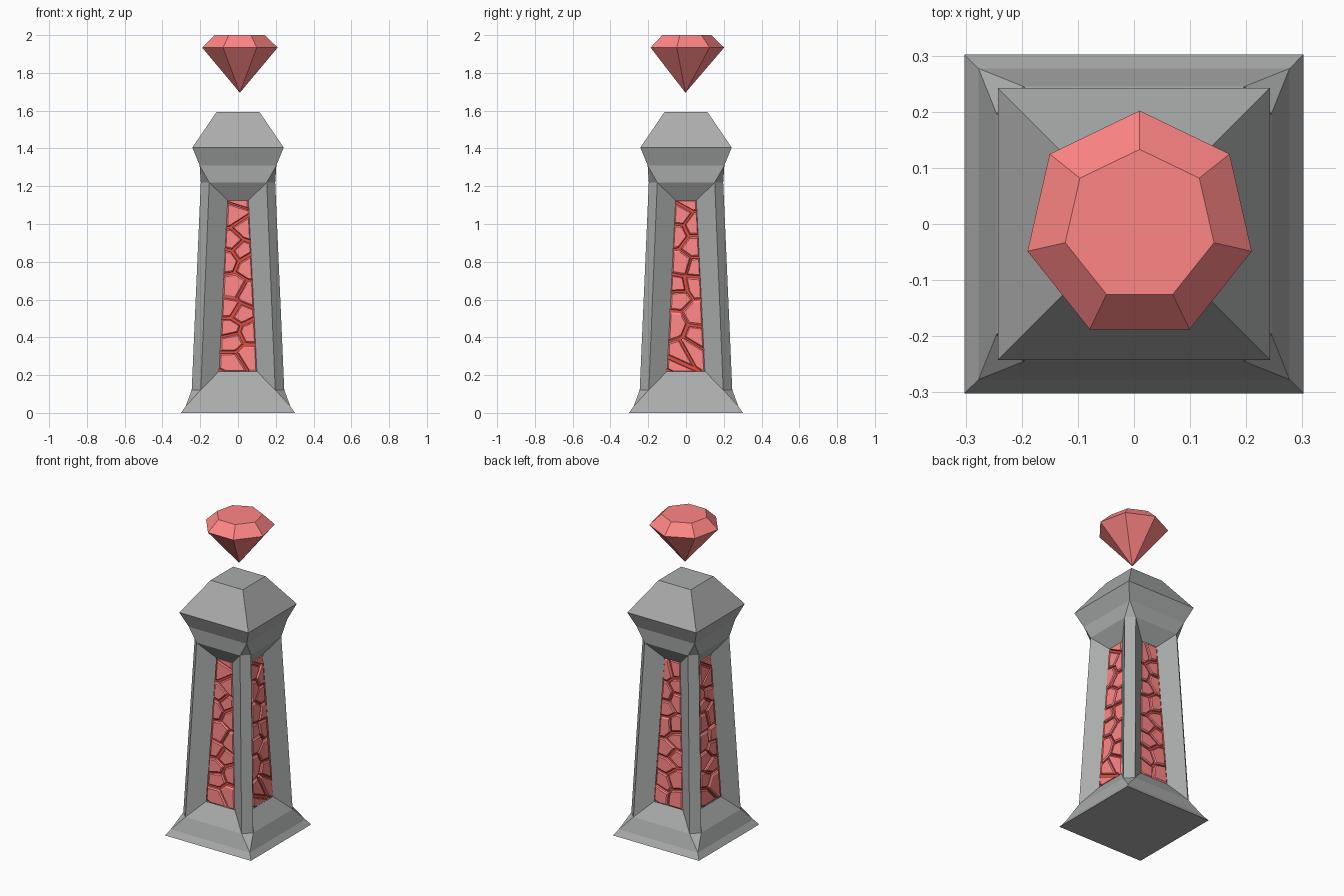
import bpy, random
from math import cos, sin, tau, pi
from mathutils import Vector

if "Cube" in bpy.data.objects:
    bpy.data.objects.remove(bpy.data.objects["Cube"])


def material(name, rgb):
    m = bpy.data.materials.new(name)
    m.diffuse_color = (*rgb, 1)
    m.use_nodes = True
    m.node_tree.nodes["Principled BSDF"].inputs["Base Color"].default_value = m.diffuse_color
    return m


def make(name, verts, faces, mat):
    me = bpy.data.meshes.new(name)
    me.from_pydata([tuple(v) for v in verts], [], faces)
    ob = bpy.data.objects.new(name, me)
    bpy.context.collection.objects.link(ob)
    me.materials.append(mat)
    return ob


def turn(p, q):
    # quarter turns about z
    x, y, z = p
    for _ in range(q):
        x, y = -y, x
    return Vector((x, y, z))


STONE = material("dark_stone", (0.405, 0.415, 0.41))
PINK = material("crystal_pink", (1.0, 0.24, 0.235))
RED = material("glow_red", (0.81, 0.068, 0.047))
Z0, Z1 = 0.22, 1.125           # window bottom and top
W0, W1 = 0.10, 0.055           # window half widths
D0, D1 = 0.175, 0.135          # window distance from the axis


def lerp(a, b, z):
    return a + (b - a) * (z - Z0) / (Z1 - Z0)


# Stone pillar: one side, with its chamfered corner, repeated four times
verts, faces = [], []


def add(points, q):
    n = len(verts)
    verts.extend(turn(p, q) for p in points)
    faces.append(tuple(range(n, n + len(points))))


def edge(w, d, z):
    return (-w, -d, z), (w, -d, z)


foot, ankle = edge(.302, .302, 0), edge(.277, .277, .035)
low, win_low = edge(.197, .245, .122), edge(W0, D0, Z0)
win_top, high = edge(W1, D1, Z1), edge(.152, .197, 1.22)
neck, brim, crown = edge(.203, .203, 1.31), edge(.242, .242, 1.405), edge(.113, .113, 1.594)
for q in range(4):
    for a, b in ((foot, ankle), (ankle, low), (low, win_low), (win_top, high),
                 (high, neck), (neck, brim), (brim, crown)):
        add((a[0], a[1], b[1], b[0]), q)
    add((low[0], win_low[0], win_top[0], high[0]), q)
    add((win_low[1], low[1], high[1], win_top[1]), q)
    # chamfer strip with its end triangles
    l2, h2 = turn(low[0], 1), turn(high[0], 1)
    add((low[1], l2, h2, high[1]), q)
    add((ankle[1], l2, low[1]), q)
    add((high[1], h2, neck[1]), q)
add([turn(foot[0], k) for k in (3, 2, 1, 0)], 0)
add([turn(crown[0], k) for k in range(4)], 0)
make("stone_pillar", verts, faces, STONE)

# Glowing core behind the stones
SINK = 0.015
v = [turn((-d, -d, z), k) for d, z in ((D0 - SINK, Z0), (D1 - SINK, Z1)) for k in range(4)]
make("glowing_core", v, [(k, (k + 1) % 4, (k + 1) % 4 + 4, k + 4) for k in range(4)]
     + [(3, 2, 1, 0), (4, 5, 6, 7)], RED)


def clip(poly, p, n):
    # keep the part of a convex polygon where (v - p).n < 0
    out = []
    for a, b in zip(poly, poly[1:] + poly[:1]):
        da, db = (a - p).dot(n), (b - p).dot(n)
        if da < 0:
            out.append(a)
        if da * db < 0:
            out.append(a + (b - a) * (da / (da - db)))
    return out


# Broken crystal stones in the four windows: cells with gaps and bevelled rims
ROWS = 8
for q, side in enumerate(("front", "right", "back", "left")):
    rng = random.Random(21 + q)
    seeds = []
    for i in range(ROWS):
        z = Z0 + (i + .5) * (Z1 - Z0) / ROWS
        w = lerp(W0, W1, z)
        for s in (-1, 1):
            seeds.append(Vector((s * w * rng.uniform(.1, .75),
                                 z + s * .03 + rng.uniform(-.04, .04))))
    verts, faces = [], []
    for i, c in enumerate(seeds):
        poly = [Vector(p) for p in ((-W0, Z0), (W0, Z0), (W1, Z1), (-W1, Z1))]
        # the bottom corner is left open to the core
        poly = clip(poly, Vector((-W0, Z0 + .015)), Vector((-.5, -1)))
        for o in seeds:
            if o is not c and poly:
                n = (o - c).normalized()
                poly = clip(poly, (o + c) / 2 - n * rng.uniform(.003, .010), n)
        if len(poly) < 3:
            continue
        mid = sum(poly, Vector((0, 0))) / len(poly)
        n, base = len(poly), len(verts)
        lift = rng.uniform(-.003, .006)
        for scale, out in ((1, -SINK), (1, lift - .006), (.86, lift)):
            for p in poly:
                x, z = mid + (p - mid) * scale
                verts.append(turn((x, -lerp(D0, D1, z) - out, z), q))
        for r in (0, n):
            for k in range(n):
                j = (k + 1) % n
                faces.append((base + r + k, base + r + j, base + r + n + j, base + r + n + k))
        faces.append(tuple(base + 2 * n + k for k in range(n)))
    make(side + "_crystal_stones", verts, faces, PINK)

# Floating seven-sided gem
N, CX, CY = 7, 0.01, -0.003
v = [(CX + r * cos(pi / 2 + tau * k / N), CY + r * sin(pi / 2 + tau * k / N), z)
     for r, z in ((.205, 1.934), (.136, 2.0)) for k in range(N)] + [(CX, CY, 1.695)]
f = [tuple(range(N, 2 * N))]
for k in range(N):
    j = (k + 1) % N
    f += [(k, j, j + N, k + N), (j, k, 2 * N)]
make("floating_gem", v, f, PINK)
